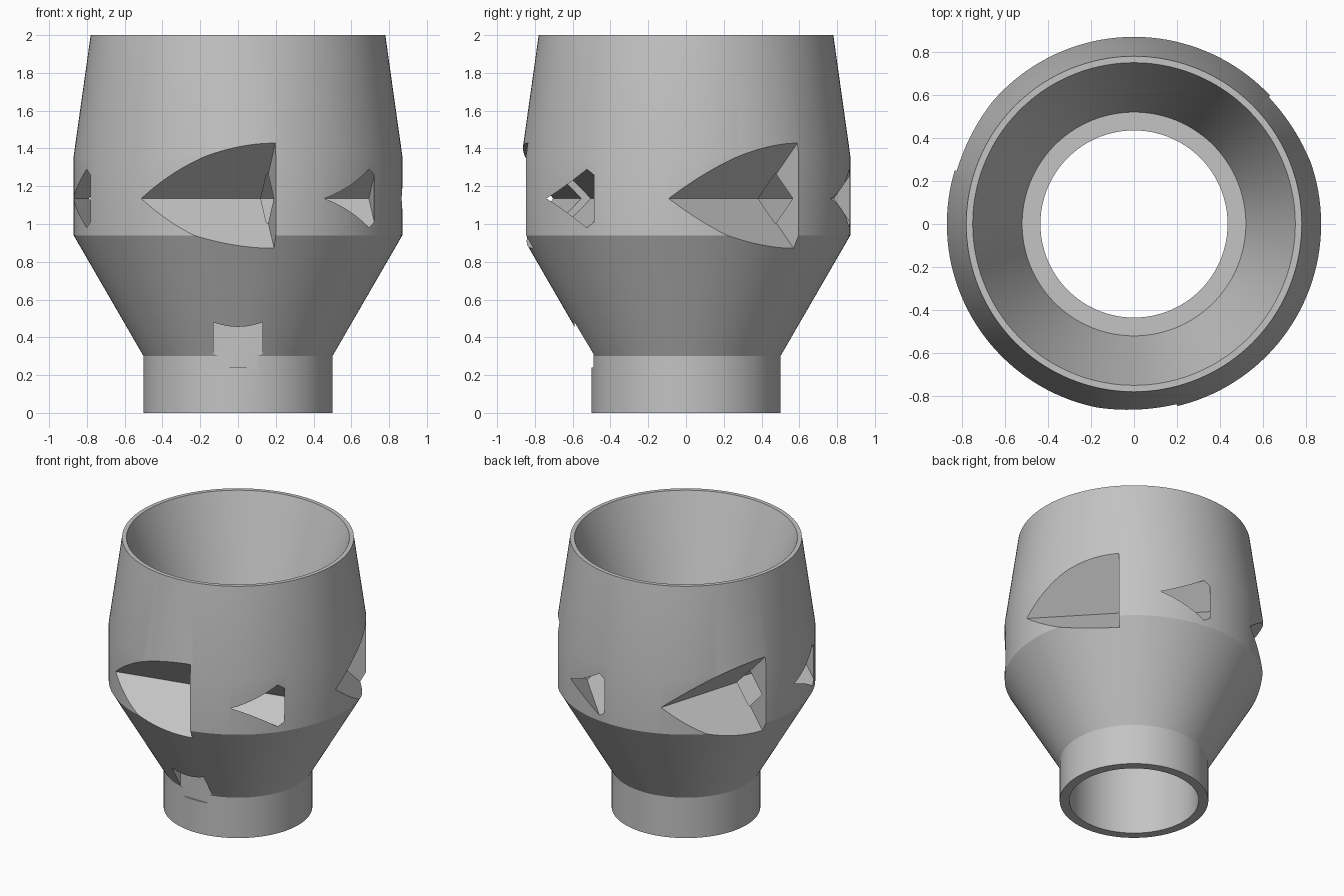
import bpy, bmesh, math
from mathutils import Matrix

old = bpy.data.objects.get("Cube")
if old:
    bpy.data.objects.remove(old, do_unlink=True)

# Single grey material
grey = bpy.data.materials.new("light_grey")
grey.use_nodes = True
colour = (0.55, 0.55, 0.55, 1)
grey.diffuse_color = colour
grey.node_tree.nodes["Principled BSDF"].inputs["Base Color"].default_value = colour

MID = 1.135       # height of the port centreline
PORT_TURN = 13.3  # degrees, where the first port wall stands


def finish(name, bm):
    bmesh.ops.recalc_face_normals(bm, faces=bm.faces)
    mesh = bpy.data.meshes.new(name)
    bm.to_mesh(mesh)
    bm.free()
    mesh.materials.append(grey)
    obj = bpy.data.objects.new(name, mesh)
    bpy.context.collection.objects.link(obj)
    return obj


def lathe(name, profile, steps):
    bm = bmesh.new()
    rings = []
    for i in range(steps):
        a = 2 * math.pi * i / steps
        rings.append([bm.verts.new((r * math.cos(a), r * math.sin(a), z)) for r, z in profile])
    for i, ring in enumerate(rings):
        nxt = rings[(i + 1) % steps]
        for j in range(len(profile)):
            k = (j + 1) % len(profile)
            bm.faces.new((ring[j], nxt[j], nxt[k], ring[k]))
    return finish(name, bm)


def prism(name, section, x0, x1, turn=0):
    """Extrude a (distance to the front, height) section along x, then turn it about z."""
    bm = bmesh.new()
    ends = [[bm.verts.new((x, -d, z)) for d, z in section] for x in (x0, x1)]
    for end in ends:
        bm.faces.new(end)
    for j in range(len(section)):
        k = (j + 1) % len(section)
        bm.faces.new((ends[0][j], ends[0][k], ends[1][k], ends[1][j]))
    bm.transform(Matrix.Rotation(math.radians(turn), 4, 'Z'))
    obj = finish(name, bm)
    obj.hide_render = True
    return obj


# Turned body: collar, flared shoulder, belly, tapered rim, funnel, ledge, bore
body = lathe("cup_body", [
    (0.435, 0), (0.5, 0), (0.5, 0.3), (0.87, 0.94), (0.87, 1.36),
    (0.78, 2), (0.75, 2), (0.52, 1.36), (0.435, 1.36)], 144)

# Three wide V grooves, each feeding a narrow diamond bore that breaks out further round
cutters = []
deep, out = 0.567, 1.0
h = out - deep
groove = [(deep, MID), (out, MID + h), (out, MID - h)]
c, s = 0.67, 0.155
diamond = [(c - s, MID), (c, MID + s), (c + s, MID), (c, MID - s)]
for i in range(3):
    turn = PORT_TURN + 120 * i
    cutters.append(prism("groove_cutter", groove, -1, 0, turn))
    cutters.append(prism("bore_cutter", diamond, -0.01, 0.59, turn))

# Locating slot under the front of the shoulder
slot = [(0.49, 0.24), (0.59, 0.24), (0.59, 0.5), (0.49, 0.5)]
cutters.append(prism("slot_cutter", slot, -0.13, 0.13))

bpy.ops.object.select_all(action='DESELECT')
bpy.context.view_layer.objects.active = body
body.select_set(True)
for cutter in cutters:
    mod = body.modifiers.new("cut", 'BOOLEAN')
    mod.operation = 'DIFFERENCE'
    mod.solver = 'EXACT'
    mod.object = cutter
    bpy.ops.object.modifier_apply(modifier=mod.name)
    bpy.data.objects.remove(cutter, do_unlink=True)

bpy.ops.object.shade_smooth_by_angle(angle=math.radians(20))
